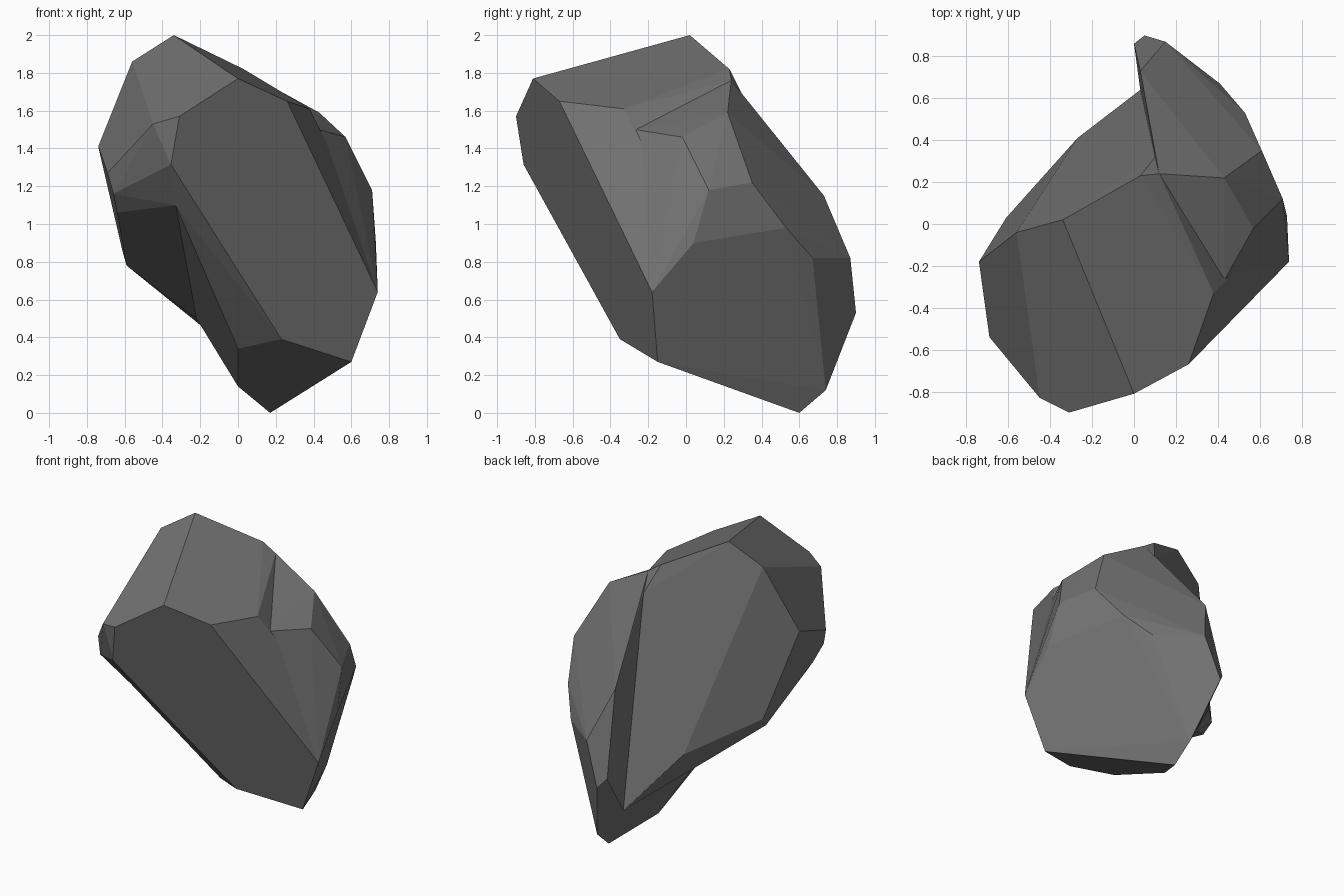
import bpy, bmesh, math

if "Cube" in bpy.data.objects:
    bpy.data.objects.remove(bpy.data.objects["Cube"])

# Corner points of the stone, grouped by where they sit
crown = [(-.34, .02, 2), (-.56, -.04, 1.86), (0, -.81, 1.77), (.03, .23, 1.82),
         (.26, -.67, 1.65), (.38, -.33, 1.61)]
left_side = [(-.74, -.18, 1.41), (-.45, -.83, 1.53), (-.31, -.90, 1.57),
             (-.69, -.54, 1.27), (-.66, -.56, 1.16), (-.39, -.83, 1.32),
             (-.64, -.47, 1.06), (-.59, -.03, .78), (-.61, .03, .85)]
step = [(.12, .24, 1.76), (.10, .32, 1.64), (.43, -.27, 1.50)]      # crown / shoulder crease
belly = [(-.33, -.70, 1.10), (-.22, .215, .50), (-.27, .41, .66), (-.355, -.86, 1.315)]
shoulder = [(.57, -.02, 1.46), (.43, .22, 1.59), (.61, .35, 1.22), (.71, .12, 1.18),
            (.53, .53, .98), (.41, .67, .82), (.15, .87, .82), (.05, .90, .53),
            (0, .86, .59), (.03, .73, 1.15)]
foot = [(.60, -.15, .27), (.23, -.35, .39), (.17, .60, 0), (.16, .74, .12)]
foot_left = [(0, -.19, .34), (0, .30, .14)]
shared = [(.03, .64, .28), (.74, -.18, .64), (.20, -.20, .95)]      # back crease, right corner, core
flank = [(.73, .04, .90)]


def hull(name, points):
    """Convex chunk of stone around the given points."""
    bm = bmesh.new()
    for p in points:
        bm.verts.new(p)
    bmesh.ops.convex_hull(bm, input=bm.verts[:])
    loose = [v for v in bm.verts if not v.link_faces]
    bmesh.ops.delete(bm, geom=loose, context='VERTS')
    bmesh.ops.recalc_face_normals(bm, faces=bm.faces[:])
    me = bpy.data.meshes.new(name)
    bm.to_mesh(me)
    bm.free()
    ob = bpy.data.objects.new(name, me)
    bpy.context.collection.objects.link(ob)
    return ob


# Three overlapping chunks: upper body, right shoulder, foot
rock = hull("rock", crown + left_side + step + belly + shared + flank)
chunks = [hull("shoulder_chunk", shoulder + step + foot + shared + flank),
          hull("foot_chunk", belly + foot + foot_left + shared)]

# Fuse the chunks into one stone
for c in chunks:
    mod = rock.modifiers.new("fuse", 'BOOLEAN')
    mod.operation = 'UNION'
    mod.solver = 'EXACT'
    mod.object = c
    c.hide_render = True
deps = bpy.context.evaluated_depsgraph_get()
fused = bpy.data.meshes.new_from_object(rock.evaluated_get(deps))
rock.modifiers.clear()
rock.data = fused
for c in chunks:
    bpy.data.objects.remove(c)

# Merge nearly level triangles into broad flat facets
bm = bmesh.new()
bm.from_mesh(fused)
bmesh.ops.remove_doubles(bm, verts=bm.verts[:], dist=.002)
bmesh.ops.dissolve_limit(bm, angle_limit=math.radians(3), verts=bm.verts[:], edges=bm.edges[:])
for f in bm.faces:
    f.smooth = False
    f.material_index = 0
bm.to_mesh(fused)
bm.free()

# Dark grey stone
stone = bpy.data.materials.new("dark_stone")
stone.diffuse_color = (.17, .17, .17, 1)
stone.use_nodes = True
stone.node_tree.nodes["Principled BSDF"].inputs["Base Color"].default_value = stone.diffuse_color
fused.materials.clear()
fused.materials.append(stone)
